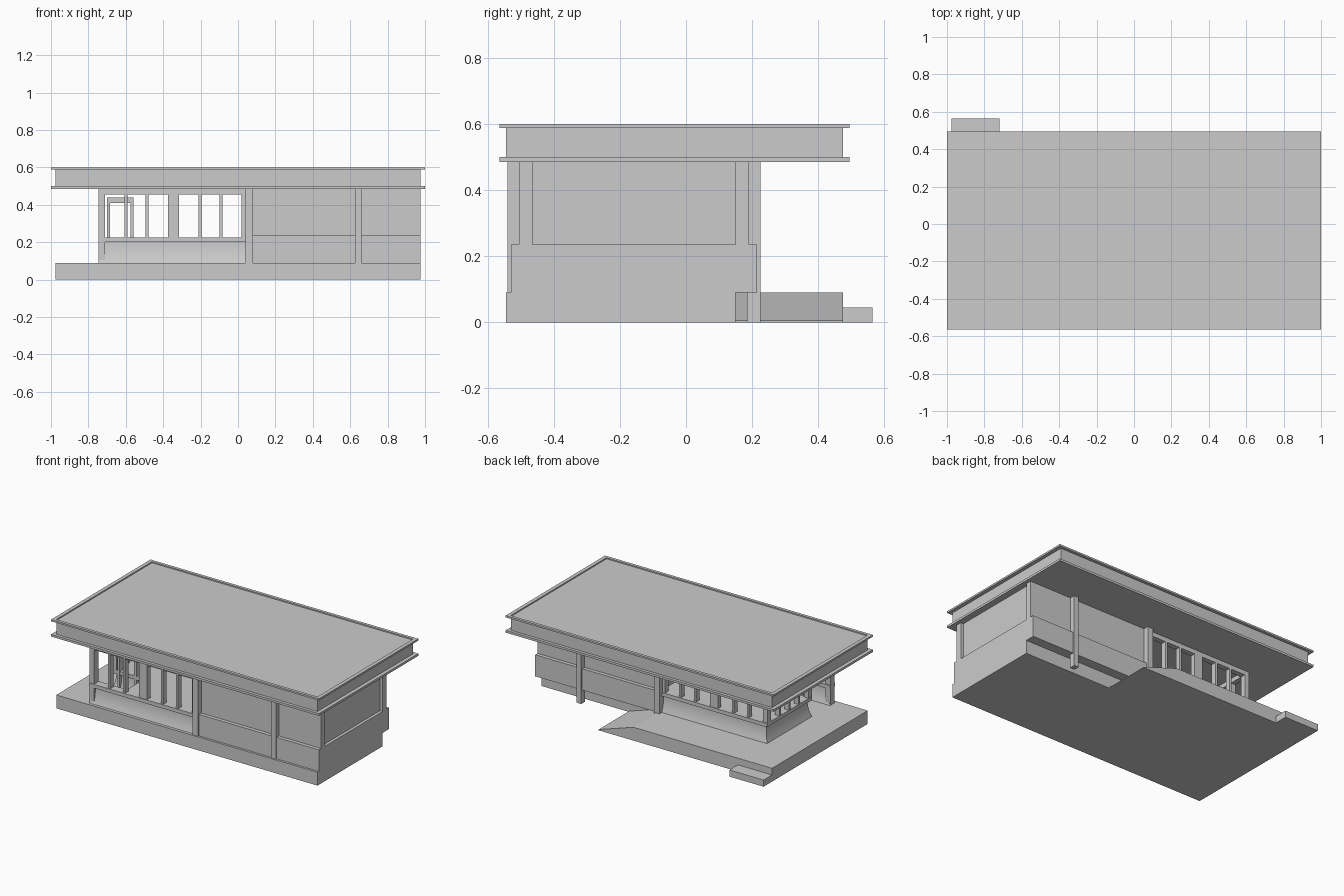
import bpy, bmesh

cube = bpy.data.objects.get("Cube")
if cube:
    bpy.data.objects.remove(cube, do_unlink=True)

GREY = (0.6, 0.6, 0.6, 1)
mat = bpy.data.materials.new("plain grey")
mat.use_nodes = True
mat.diffuse_color = GREY
mat.node_tree.nodes["Principled BSDF"].inputs["Base Color"].default_value = GREY


def finish(name, bm):
    bmesh.ops.recalc_face_normals(bm, faces=bm.faces)
    mesh = bpy.data.meshes.new(name)
    bm.to_mesh(mesh)
    bm.free()
    mesh.materials.append(mat)
    obj = bpy.data.objects.new(name, mesh)
    bpy.context.collection.objects.link(obj)
    return obj


def loft(name, rings):
    """Stack rectangles (x0, x1, y0, y1, z) into a closed solid."""
    bm = bmesh.new()
    loops = [[bm.verts.new(p) for p in
              ((x0, y0, z), (x1, y0, z), (x1, y1, z), (x0, y1, z))]
             for x0, x1, y0, y1, z in rings]
    for low, high in zip(loops, loops[1:]):
        for i in range(4):
            j = (i + 1) % 4
            bm.faces.new((low[i], low[j], high[j], high[i]))
    bm.faces.new(loops[0][::-1])
    bm.faces.new(loops[-1])
    return finish(name, bm)


def box(name, x, y, z):
    return loft(name, [(*x, *y, z[0]), (*x, *y, z[1])])


def prism_y(name, outline, y0, y1):
    """Extrude an (x, z) outline along y."""
    bm = bmesh.new()
    face = bm.faces.new([bm.verts.new((x, y0, z)) for x, z in outline])
    new = bmesh.ops.extrude_face_region(bm, geom=[face])["geom"]
    verts = [v for v in new if isinstance(v, bmesh.types.BMVert)]
    bmesh.ops.translate(bm, verts=verts, vec=(0, y1 - y0, 0))
    return finish(name, bm)


FLOOR, SILL, HEAD, SOFFIT = 0.09, 0.225, 0.455, 0.49

# Roof with two thin ledges and a shallow recessed top
OUT = (-1, 1, -0.565, 0.495)
IN = (-0.975, 0.975, -0.545, 0.475)
loft("roof", [(*OUT, 0.485), (*OUT, 0.5), (*IN, 0.5), (*IN, 0.588),
              (*OUT, 0.588), (*OUT, 0.6), (*IN, 0.6), (*IN, 0.592)])

# Base slab, rear terrace with its ramp, and the low step
box("base_slab", (-0.975, 0.975), (-0.545, 0.15), (0, FLOOR))
prism_y("terrace_with_ramp",
        [(-0.975, 0), (0.32, 0), (0.32, 0.005), (0.06, FLOOR), (-0.975, FLOOR)],
        0.15, 0.475)
box("rear_step", (-0.975, -0.72), (0.475, 0.565), (0, 0.045))

# Solid main hall: thick lower wall, thinner upper wall, end pillars
box("lower_wall", (0.06, 0.975), (-0.53, 0.215), (FLOOR, 0.235))
box("upper_wall", (0.06, 0.955), (-0.505, 0.19), (0.235, SOFFIT))
for name, y in (("front", (-0.505, -0.465)), ("rear", (0.15, 0.19))):
    box(name + "_end_pillar", (0.9, 0.975), y, (0.235, SOFFIT))

# Projecting columns on both long walls
for i, x in enumerate(((0.04, 0.08), (0.625, 0.66))):
    box(f"front_column_{i}", x, (-0.54, -0.48), (FLOOR, SOFFIT))
    box(f"rear_column_{i}", x, (0.185, 0.225), (0, SOFFIT))


def coved_wall(name, x0, x1, y0, y1):
    """Low wall sweeping outward at its foot under a square sill band."""
    rings = []
    for i in range(7):
        t = i / 6
        d = 0.02 * (1 - (1 - t) ** 2)
        rings.append((x0 + d, x1 - d, y0 + d, y1 - d, FLOOR + t * 0.11))
    rings += [(x0, x1, y0, y1, 0.2), (x0, x1, y0, y1, SILL)]
    obj = loft(name, rings)
    for poly in obj.data.polygons:
        poly.use_smooth = True
    bpy.ops.object.select_all(action="DESELECT")
    obj.select_set(True)
    bpy.context.view_layer.objects.active = obj
    bpy.ops.object.shade_smooth_by_angle()


# Glazed wing standing on coved walls, with an entry nook at one corner
coved_wall("wing_low_wall", -0.5, 0.07, -0.525, 0.2)
coved_wall("wing_side_low_wall", -0.745, -0.46, -0.28, 0.2)
coved_wall("nook_front_low_wall", -0.745, -0.46, -0.525, -0.47)


def window_wall(name, axis, span, depth, panes):
    """Header plus posts; panes lists (start, end, count) window groups."""
    def part(label, along, z):
        x, y = (along, depth) if axis == "x" else (depth, along)
        box(f"{name}_{label}", x, y, z)

    part("header", span, (HEAD, SOFFIT))
    edges = [span[0]] + [v for a, b, n in panes for v in (a, b)] + [span[1]]
    for i in range(0, len(edges), 2):
        part(f"pier_{i // 2}", (edges[i], edges[i + 1]), (SILL, HEAD))
    for g, (a, b, n) in enumerate(panes):
        for k in range(1, n):
            c = a + (b - a) * k / n
            part(f"mullion_{g}_{k}", (c - 0.008, c + 0.008), (SILL, HEAD))


groups = [(-0.71, -0.375, 3), (-0.315, 0.02, 3)]
window_wall("front_windows", "x", (-0.745, 0.05), (-0.52, -0.485), groups)
window_wall("rear_windows", "x", (-0.745, 0.05), (0.16, 0.195), groups)
window_wall("side_windows", "y", (-0.28, 0.195), (-0.743, -0.71),
            [(-0.245, 0.16, 4)])

# Entry nook: corner post down to the floor and a door frame
box("nook_corner_post", (-0.745, -0.71), (-0.52, -0.475), (FLOOR, SOFFIT))
for i, x in enumerate(((-0.7, -0.685), (-0.575, -0.56))):
    box(f"door_jamb_{i}", x, (-0.285, -0.255), (FLOOR, 0.44))
box("door_lintel", (-0.7, -0.56), (-0.285, -0.255), (0.41, 0.44))
